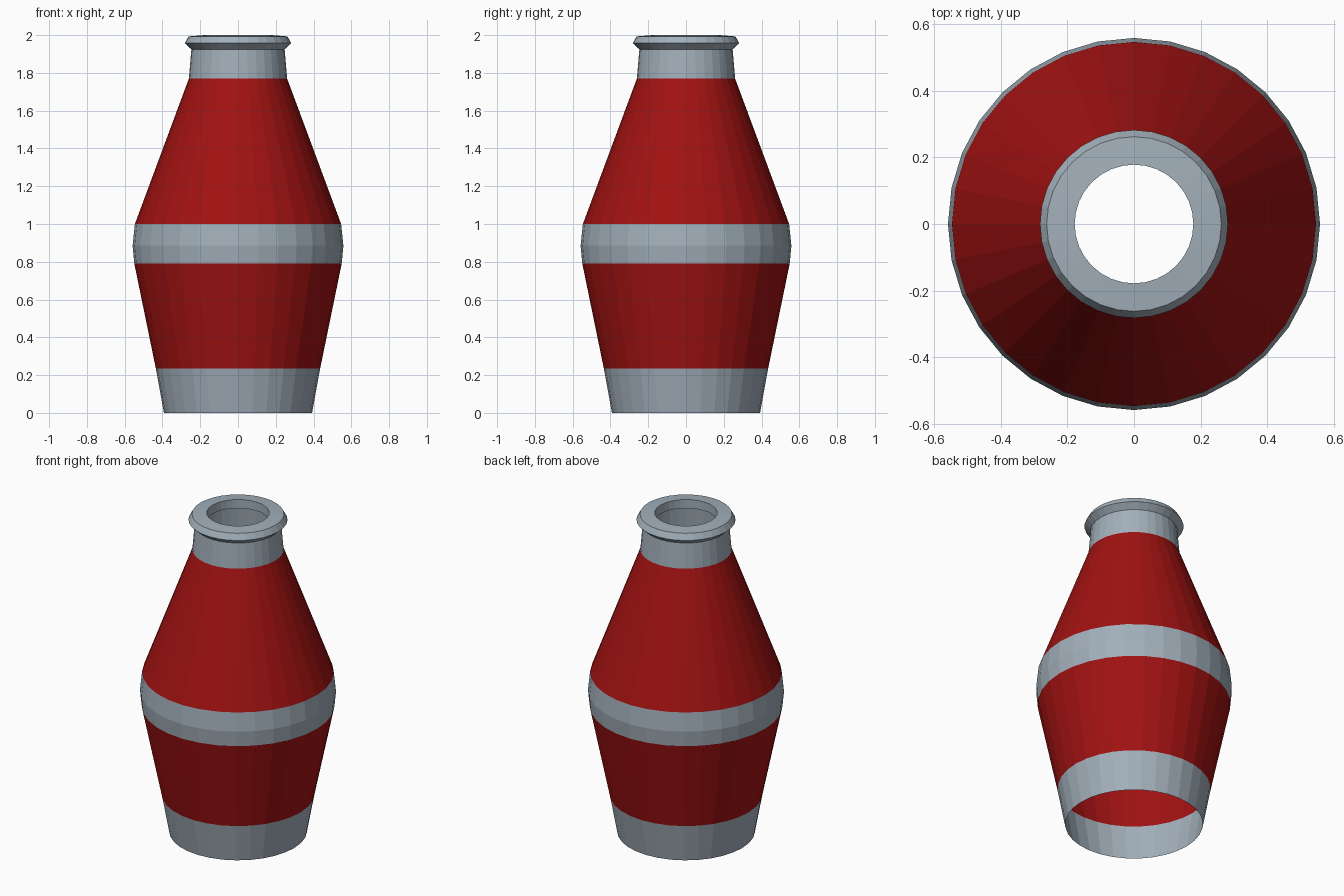
import bpy, bmesh, math

if "Cube" in bpy.data.objects:
    bpy.data.objects.remove(bpy.data.objects["Cube"])

SIDES = 32


def material(name, rgb):
    m = bpy.data.materials.new(name)
    m.diffuse_color = (*rgb, 1.0)
    m.use_nodes = True
    m.node_tree.nodes["Principled BSDF"].inputs["Base Color"].default_value = m.diffuse_color
    return m


grey = material("pale steel grey", (0.36, 0.43, 0.49))
red = material("deep red", (0.36, 0.006, 0.006))


def lathe(name, profile, mats, rule):
    """Spin a (radius, height) profile about z; rule(z) picks the material."""
    bm = bmesh.new()
    rings = []
    for r, z in profile:
        rings.append([bm.verts.new((r * math.cos(math.tau * k / SIDES),
                                    r * math.sin(math.tau * k / SIDES), z))
                      for k in range(SIDES)])
    for low, high in zip(rings, rings[1:]):
        for k in range(SIDES):
            n = (k + 1) % SIDES
            f = bm.faces.new((low[k], low[n], high[n], high[k]))
            f.material_index = rule(f.calc_center_median().z)
    mesh = bpy.data.meshes.new(name)
    bm.to_mesh(mesh)
    bm.free()
    for m in mats:
        mesh.materials.append(m)
    obj = bpy.data.objects.new(name, mesh)
    bpy.context.collection.objects.link(obj)
    return obj


# Open-bottomed shell: base, lower red band, waist band, red shoulder, neck, lip
bottle_profile = [
    (0.392, 0.0), (0.435, 0.235), (0.549, 0.79), (0.558, 0.885),
    (0.546, 1.0), (0.26, 1.77), (0.247, 1.925),
    (0.282, 1.957), (0.262, 1.993), (0.178, 2.0), (0.178, 1.945),
]
lathe("bottle", bottle_profile, [grey, red],
      lambda z: 1 if 0.235 < z < 0.79 or 1.0 < z < 1.77 else 0)
